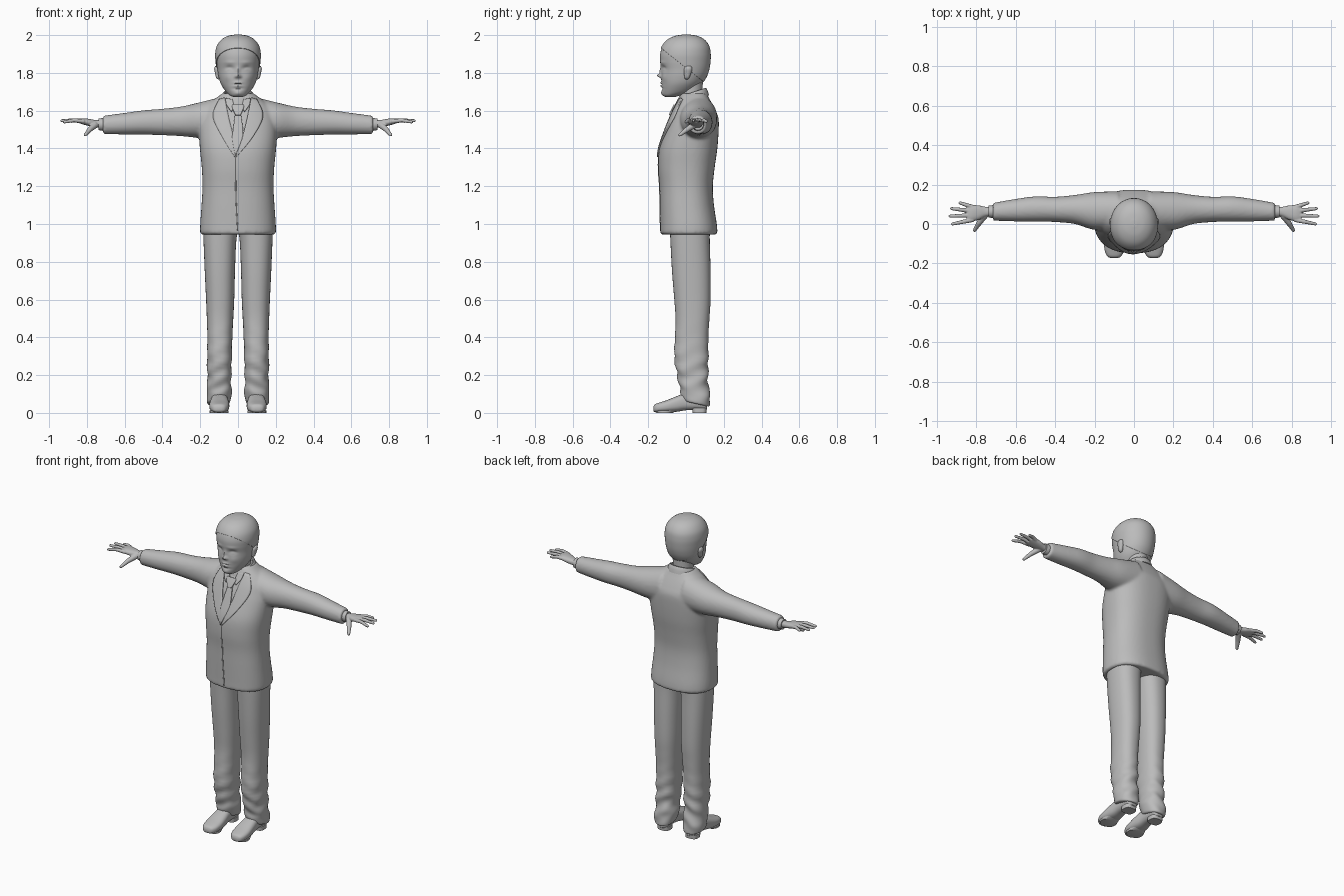
import bpy, bmesh, math
from mathutils import Vector
from mathutils.bvhtree import BVHTree

GREY = bpy.data.materials.new("plain_grey")
GREY.diffuse_color = (0.5, 0.5, 0.5, 1)


def spline(rows, t):
    """Catmull-Rom through rows, t in 0..len-1."""
    n = len(rows) - 1
    i = min(int(t), n - 1)
    f = t - i
    p = [rows[max(0, min(n, i + k))] for k in (-1, 0, 1, 2)]
    return [0.5 * (2 * b + (c - a) * f + (2 * a - 5 * b + 4 * c - d) * f * f
            + (3 * b - a - 3 * c + d) * f ** 3) for a, b, c, d in zip(*p)]


def skin(bm, rings):
    """Join rings of points with quads and close both ends."""
    vs = [[bm.verts.new(p) for p in r] for r in rings]
    for a, b in zip(vs, vs[1:]):
        for i in range(len(a)):
            j = (i + 1) % len(a)
            bm.faces.new((a[i], a[j], b[j], b[i]))
    bm.faces.new(vs[0][::-1])
    bm.faces.new(vs[-1])


def loft(bm, axis, rows, segs=40, power=2.0, sub=4):
    """Rows are (position on axis, lo, hi, lo, hi) for the two other axes."""
    rings = []
    for k in range((len(rows) - 1) * sub + 1):
        t, alo, ahi, blo, bhi = spline(rows, k / sub)
        ring = []
        for i in range(segs):
            w = math.tau * i / segs
            c, s = math.cos(w), math.sin(w)
            c = math.copysign(abs(c) ** (2 / power), c)
            s = math.copysign(abs(s) ** (2 / power), s)
            a = (alo + ahi) / 2 + c * (ahi - alo) / 2
            b = (blo + bhi) / 2 + s * (bhi - blo) / 2
            ring.append({'x': (t, a, b), 'y': (a, t, b), 'z': (a, b, t)}[axis])
        rings.append(ring)
    skin(bm, rings)


def tube(bm, pts, segs=12):
    """Round limb through (x, y, z, radius) points with rounded tip."""
    rings = []
    d = (Vector(pts[-1][:3]) - Vector(pts[0][:3])).normalized()
    u = d.orthogonal().normalized()
    v = d.cross(u)
    x, y, z, r = pts[-1]
    tip = [(*(Vector((x, y, z)) + d * r * k), r * math.sqrt(1 - k * k)) for k in (0.5, 0.85, 0.98)]
    for x, y, z, r in list(pts) + tip:
        c = Vector((x, y, z))
        rings.append([c + (u * math.cos(math.tau * i / segs) + v * math.sin(math.tau * i / segs)) * r
                      for i in range(segs)])
    skin(bm, rings)


def finish(bm, name, mirror=False, voxel=0, smooth=0, thick=0):
    bmesh.ops.recalc_face_normals(bm, faces=bm.faces)
    me = bpy.data.meshes.new(name)
    bm.to_mesh(me)
    bm.free()
    ob = bpy.data.objects.new(name, me)
    bpy.context.collection.objects.link(ob)
    me.materials.append(GREY)
    bpy.ops.object.select_all(action='DESELECT')
    ob.select_set(True)
    bpy.context.view_layer.objects.active = ob
    bpy.ops.object.shade_smooth_by_angle(angle=math.radians(45))
    if voxel:
        m = ob.modifiers.new("fuse", 'REMESH')
        m.mode, m.voxel_size, m.use_smooth_shade = 'VOXEL', voxel, True
    if smooth:
        m = ob.modifiers.new("soften", 'SMOOTH')
        m.iterations, m.factor = smooth, 0.5
    if thick:
        m = ob.modifiers.new("thickness", 'SOLIDIFY')
        m.thickness, m.offset = thick, 0
    if mirror:
        ob.modifiers.new("mirror", 'MIRROR')
    return ob


# jacket: body and sleeves fused together
bm = bmesh.new()
body = [(.945, .192, -.128, .158), (.952, .2, -.136, .166), (1.0, .2, -.137, .163), (1.1, .193, -.139, .148),
        (1.2, .188, -.141, .142), (1.3, .192, -.148, .152), (1.4, .202, -.141, .166),
        (1.5, .207, -.107, .173), (1.56, .2, -.083, .172), (1.6, .187, -.066, .157),
        (1.64, .152, -.046, .137), (1.67, .112, -.034, .12), (1.692, .082, -.026, .11)]
loft(bm, 'z', [(z, -w, w, a, b) for z, w, a, b in body], 56, 2.4)
sleeve = [(.08, -.03, .165, 1.45, 1.675), (.2, -.03, .162, 1.455, 1.645), (.3, .0, .147, 1.465, 1.622),
          (.4, .01, .138, 1.47, 1.61), (.5, .012, .14, 1.473, 1.602), (.6, .013, .127, 1.474, 1.588),
          (.715, .017, .107, 1.476, 1.573)]
for s in (1, -1):
    loft(bm, 'x', [(s * r[0], *r[1:]) for r in sleeve], 32, 2.1)
jacket = finish(bm, "jacket", voxel=.009, smooth=4)
bpy.context.view_layer.update()
surface = BVHTree.FromObject(jacket, bpy.context.evaluated_depsgraph_get())


def plate(name, left, right, lift, thick, n=14, m=8, mirror=False):
    """Cloth panel between two (x, z) edges, laid on the jacket front."""
    bm = bmesh.new()
    grid, y = [], 0
    for i in range(n + 1):
        a = Vector(spline(left, (len(left) - 1) * i / n))
        b = Vector(spline(right, (len(right) - 1) * i / n))
        row = []
        for j in range(m + 1):
            p = a.lerp(b, j / m)
            hit = surface.ray_cast(Vector((p.x, -1, p.y)), Vector((0, 1, 0)))[0]
            y = hit.y if hit else y
            row.append(bm.verts.new((p.x, y - lift, p.y)))
        grid.append(row)
    for r, q in zip(grid, grid[1:]):
        for j in range(m):
            bm.faces.new((r[j], r[j + 1], q[j + 1], q[j]))
    return finish(bm, name, thick=thick, mirror=mirror)


# lapels, shirt collar, tie, front edge
plate("lapel", [(.07, 1.668), (.048, 1.56), (.02, 1.45), (-.012, 1.36)],
      [(.098, 1.66), (.132, 1.57), (.078, 1.46), (-.008, 1.355)], .004, .008)
plate("lapel_under", [(-.07, 1.668), (-.048, 1.56), (-.022, 1.45), (-.014, 1.36)],
      [(-.098, 1.66), (-.132, 1.57), (-.083, 1.46), (-.018, 1.355)], .003, .008)
plate("shirt_collar", [(.03, 1.66), (.022, 1.625), (.03, 1.6)],
      [(.066, 1.665), (.06, 1.63), (.036, 1.595)], .004, .008, mirror=True)
plate("tie_blade", [(-.013, 1.6), (-.026, 1.5), (-.03, 1.45), (-.016, 1.37)],
      [(.013, 1.6), (.026, 1.5), (.022, 1.45), (-.01, 1.37)], .004, .008)
plate("tie_knot", [(-.028, 1.63), (-.03, 1.615), (-.013, 1.575)],
      [(.028, 1.63), (.03, 1.615), (.013, 1.575)], .009, .012)
plate("jacket_front_edge", [(-.016, 1.36), (-.014, 1.15), (-.005, .965)],
      [(-.01, 1.36), (-.008, 1.15), (.001, .965)], .0005, .003, m=2)

# jacket collar: tilted band round the neck, high at the back
bm = bmesh.new()
rings = []
for k in range(9):
    r, h = [(.09, -.02), (.085, 0), (.079, .014), (.074, .02), (.069, .02),
            (.066, .014), (.066, 0), (.066, -.02), (.066, -.03)][k]
    rings.append([(r * math.cos(w), .036 + r * math.sin(w) * .95, 1.678 + h + .022 * math.sin(w))
                  for w in (math.tau * i / 40 for i in range(40))])
skin(bm, rings)
finish(bm, "jacket_collar")

# neck
bm = bmesh.new()
loft(bm, 'z', [(1.62, -.062, .062, -.035, .09), (1.7, -.06, .06, -.032, .088), (1.78, -.065, .065, -.04, .09)])
finish(bm, "neck")

# head with sculpted features
HEAD = [(1.672, .022, -.105, -.06), (1.68, .042, -.12, -.03), (1.7, .064, -.127, .03), (1.74, .09, -.13, .078),
        (1.78, .103, -.131, .105), (1.82, .109, -.131, .119), (1.86, .114, -.137, .125),
        (1.9, .116, -.137, .126), (1.94, .108, -.124, .119), (1.97, .085, -.097, .096),
        (1.99, .052, -.057, .06), (1.998, .012, -.012, .016)]
# (x, z, width, height, outward amount)
FEATURES = [(.045, 1.825, .02, .012, -.011), (.045, 1.82, .012, .006, .006), (.045, 1.855, .026, .008, .003),
            (0, 1.785, .011, .01, .022), (0, 1.81, .009, .02, .009), (.013, 1.779, .006, .006, .007),
            (0, 1.747, .02, .005, .007), (0, 1.731, .017, .005, .007), (0, 1.739, .025, .003, -.004),
            (0, 1.716, .03, .006, -.005), (0, 1.692, .02, .012, .006), (.055, 1.775, .022, .02, .004)]


def head_loft(bm, grow=0):
    loft(bm, 'z', [(z + grow * (z > 1.95), -w - grow, w + grow, a - grow, b + grow)
                   for z, w, a, b in HEAD], 96, 2.05, 7)


bm = bmesh.new()
head_loft(bm)
for v in bm.verts:
    if v.co.y < -.02:
        for x, z, sx, sz, amp in FEATURES:
            v.co.y -= amp * math.exp(-((abs(v.co.x) - x) / sx) ** 2 - ((v.co.z - z) / sz) ** 2)
finish(bm, "head")

# hair: thin cap above a sloping hairline
bm = bmesh.new()
head_loft(bm, .003)
bmesh.ops.bisect_plane(bm, geom=bm.verts[:] + bm.edges[:] + bm.faces[:],
                       plane_co=(0, -.13, 1.93), plane_no=(0, .62, .78), clear_inner=True)
finish(bm, "hair", thick=.004)

# ears
bm = bmesh.new()
loft(bm, 'z', [(1.765, .1, .104, -.002, .01), (1.775, .094, .116, -.008, .018), (1.8, .096, .122, -.01, .028),
               (1.82, .098, .126, -.01, .033), (1.834, .1, .122, -.002, .028), (1.838, .106, .114, .008, .018)], 20)
finish(bm, "ear", mirror=True)

# shirt cuffs
bm = bmesh.new()
loft(bm, 'x', [(.69, .03, .096, 1.492, 1.56), (.72, .031, .095, 1.494, 1.56), (.738, .033, .093, 1.497, 1.559)], 28)
finish(bm, "shirt_cuff", mirror=True)

# hands: palm, four spread fingers and a dropped thumb
bm = bmesh.new()
loft(bm, 'x', [(.71, .04, .086, 1.508, 1.552), (.75, .038, .087, 1.512, 1.55), (.785, .022, .094, 1.518, 1.556),
               (.82, .014, .096, 1.527, 1.56), (.845, .016, .092, 1.535, 1.556)], 24, 2.3)
for y0, x1, y1, z1 in ((.022, .92, .0, 1.54), (.044, .933, .04, 1.547), (.065, .925, .078, 1.548), (.085, .882, .107, 1.543)):
    tube(bm, [(.815, y0, 1.543, .012), ((.815 + x1) / 2, (y0 + y1) / 2, 1.549, .0105), (x1, y1, z1, .008)])
tube(bm, [(.755, .045, 1.525, .018), (.785, .005, 1.5, .014), (.808, -.032, 1.472, .009)])
finish(bm, "hand", mirror=True, voxel=.0035, smooth=3)

# trouser legs, with gentle folds low down
bm = bmesh.new()
loft(bm, 'z', [(.06, .05, .155, -.005, .118), (.068, .042, .163, -.015, .126), (.1, .036, .166, -.027, .128),
               (.13, .032, .164, -.032, .122), (.17, .038, .162, -.04, .117), (.22, .035, .163, -.05, .116),
               (.3, .033, .163, -.062, .118), (.4, .03, .162, -.058, .118), (.5, .025, .165, -.055, .124),
               (.6, .02, .169, -.062, .13), (.75, .016, .176, -.074, .13), (.9, .01, .182, -.082, .126),
               (.97, 0, .184, -.085, .126)], 40, 2.3)
for v in bm.verts:
    x, y, z = v.co
    fade = math.exp(-((z - .2) / .16) ** 2)
    v.co.y += .005 * fade * math.sin(z * 75 + x * 40)
    v.co.x += .003 * fade * math.sin(z * 60 - y * 35)
    v.co.z -= .22 * max(0, y) * max(0, 1 - (z - .06) / .15)
finish(bm, "trouser_leg", mirror=True)

# shoes: upper with toe turned slightly out, plus block heel
bm = bmesh.new()
loft(bm, 'y', [(-.173, .085, .115, .012, .03), (-.165, .067, .134, .004, .045), (-.14, .052, .147, .003, .055),
               (-.1, .046, .152, .003, .068), (-.05, .048, .148, .006, .088), (0, .054, .142, .014, .105),
               (.06, .056, .14, .016, .11), (.1, .06, .138, .014, .1), (.112, .075, .122, .02, .08)], 32, 2.6)
loft(bm, 'z', [(0, .06, .138, .035, .108), (.025, .06, .138, .032, .11)], 24, 3, 1)
loft(bm, 'z', [(0, .05, .15, -.155, -.07), (.012, .05, .15, -.162, -.05)], 24, 2.4, 1)
finish(bm, "shoe", mirror=True)
